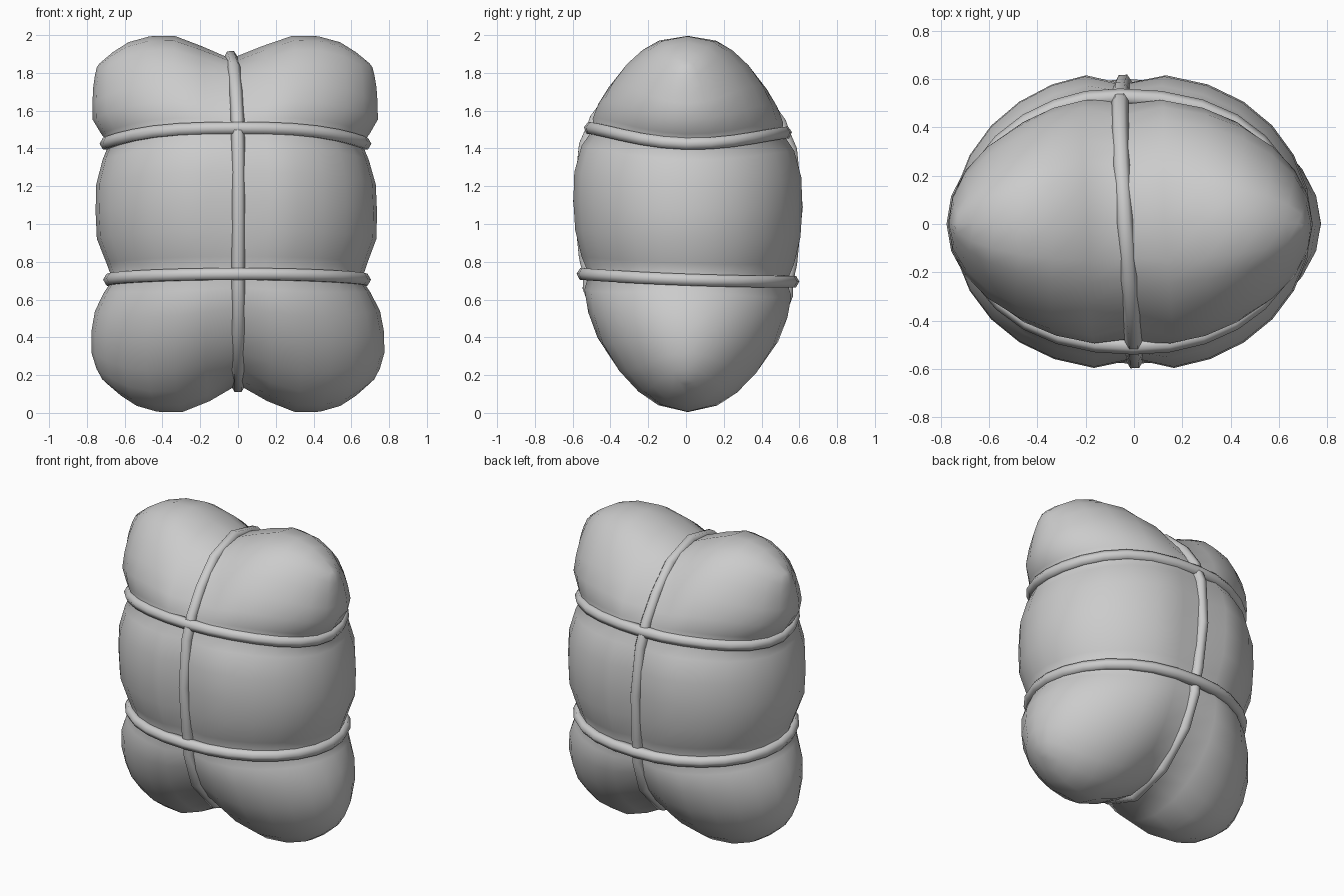
import bpy, bmesh
from math import sin, pi, sqrt, exp

if "Cube" in bpy.data.objects:
    bpy.data.objects.remove(bpy.data.objects["Cube"])

# Rows of the bundle: (lobe, fraction up the lobe, half width, half depth, front groove)
ROWS = [(0, 0, .69, 0, .1), (0, .05, .72, .17, .12), (0, .15, .75, .285, .12), (0, .3, .775, .395, .11),
        (0, .5, .775, .49, .1), (0, .7, .755, .54, .09), (0, .88, .705, .56, .07), (0, 1, .66, .535, .03),
        (1, .12, .69, .575, .06), (1, .3, .74, .61, .08), (1, .5, .745, .62, .08), (1, .7, .74, .615, .08),
        (1, .88, .705, .575, .06), (1, 1, .67, .51, .02),
        (2, .12, .71, .515, .06), (2, .3, .755, .485, .1), (2, .5, .755, .43, .12), (2, .7, .75, .35, .12),
        (2, .85, .74, .26, .12), (2, .95, .73, .165, .1), (2, 1, .715, 0, .1)]
LOW_TIE, HIGH_TIE = 7, 13
END = [(0, .125), (.16, .085), (.34, .01), (.5, 0), (.7, .01), (.85, .06), (1, .15)]
N = 7
COLS = [sin(pi / 2 * k / N) for k in range(-N, N + 1)]


def end_height(u):
    u = abs(u)
    for (a, p), (b, q) in zip(END, END[1:]):
        if u <= b + 1e-6:
            return p + (q - p) * (u - a) / (b - a)
    return END[-1][1]


def surface(row, u, side, groove=True):
    """Point on the bundle; side -1 is the front, +1 the back."""
    lobe, f, w, d, g = ROWS[row]
    e = end_height(u)
    round_off = sqrt(max(0, 1 - abs(u) ** 2.2))
    tilt = .02 * side * round_off
    low = e + .025 * exp(-(u / .15) ** 2)
    levels = [low, .715 - .01 * u * u - tilt, 1.495 - .07 * abs(u) ** 3 - tilt * .6, 2 - e]
    z = levels[lobe] + f * (levels[lobe + 1] - levels[lobe])
    y = side * d * round_off
    if groove:
        y *= 1 - g * exp(-(u / .13) ** 2)
    y += .01 * round_off
    x = w * u - .02 * (z - .3) / 1.7
    x += (-.02 - .075 * y) * exp(-(u / .35) ** 2) * z / 2
    if row in (0, len(ROWS) - 1):
        y = .01 * round_off
    return x, y, z


# Bundle: front and back skins sharing one rim
bm = bmesh.new()
for side in (-1, 1):
    grid = [[bm.verts.new(surface(r, u, side)) for u in COLS] for r in range(len(ROWS))]
    for r in range(len(ROWS) - 1):
        for c in range(len(COLS) - 1):
            q = [grid[r][c], grid[r][c + 1], grid[r + 1][c + 1], grid[r + 1][c]]
            bm.faces.new(q if side < 0 else q[::-1])
bmesh.ops.remove_doubles(bm, verts=bm.verts, dist=.0005)
bmesh.ops.recalc_face_normals(bm, faces=bm.faces)
for face in bm.faces:
    face.smooth = True
mesh = bpy.data.meshes.new("bundle")
bm.to_mesh(mesh)
bm.free()
bpy.context.collection.objects.link(bpy.data.objects.new("bundle", mesh))


def rope(name, pts):
    curve = bpy.data.curves.new(name, 'CURVE')
    curve.dimensions = '3D'
    curve.bevel_depth = .036
    curve.bevel_resolution = 1
    s = curve.splines.new('POLY')
    s.points.add(len(pts) - 1)
    for p, co in zip(s.points, pts):
        p.co = (*co, 1)
    s.use_cyclic_u = True
    s.use_smooth = True
    ob = bpy.data.objects.new(name, curve)
    bpy.context.collection.objects.link(ob)
    bpy.ops.object.select_all(action='DESELECT')
    ob.select_set(True)
    bpy.context.view_layer.objects.active = ob
    bpy.ops.object.convert(target='MESH')
    bpy.ops.object.shade_smooth_by_angle(angle=1.1)


# Horizontal ropes sit in the two waist grooves
for name, row, out in (("lower_rope", LOW_TIE, 1.035), ("upper_rope", HIGH_TIE, 1.01)):
    ring = [surface(row, u, -1, False) for u in COLS]
    ring += [surface(row, u, 1, False) for u in COLS[-2:0:-1]]
    rope(name, [(x * 1.02, y * out, z) for x, y, z in ring])

# Vertical rope runs over the top and under the bottom
rows = [0, 2, 4, 6, 7, 8, 10, 12, 13, 14, 16, 18, 20]
loop = [surface(r, 0, -1) for r in rows] + [surface(r, 0, 1) for r in rows[-2:0:-1]]
rope("vertical_rope", [(x, y * 1.01, 1 + (z - 1) * 1.01) for x, y, z in loop])
